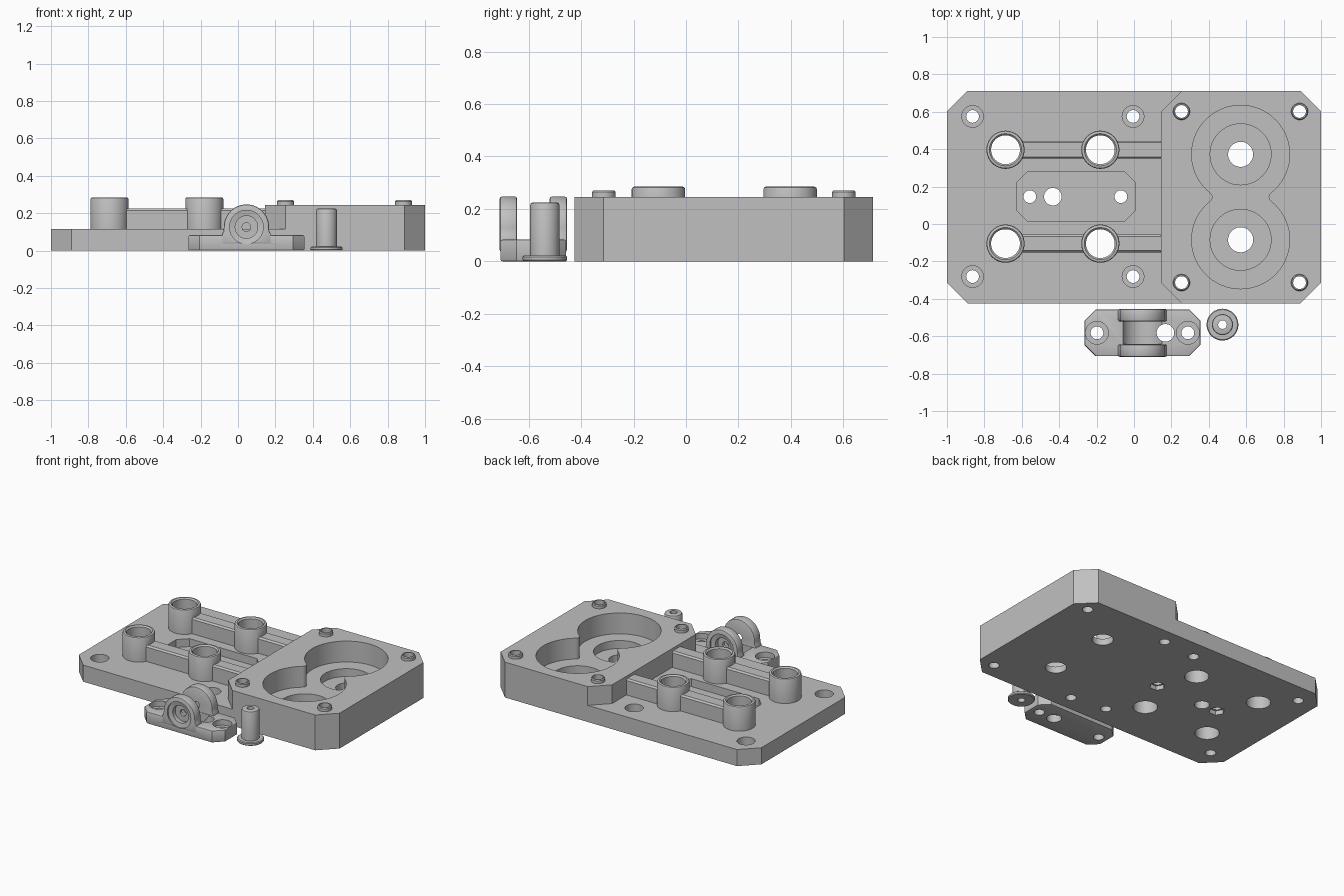
import bpy, bmesh, math
from mathutils import Matrix, Vector

if "Cube" in bpy.data.objects:
    bpy.data.objects.remove(bpy.data.objects["Cube"])

grey = bpy.data.materials.new("machined_grey")
grey.diffuse_color = (0.53, 0.53, 0.53, 1)
grey.use_nodes = True
grey.node_tree.nodes["Principled BSDF"].inputs["Base Color"].default_value = grey.diffuse_color

X_AXIS = Matrix(((0, 0, 1, 0), (1, 0, 0, 0), (0, 1, 0, 0), (0, 0, 0, 1)))   # profile (y, z) run along x
FRONT = Matrix.Rotation(math.pi / 2, 4, 'X')                               # local z points to -y
BACK = Matrix.Rotation(-math.pi / 2, 4, 'X')


def finish(name, bm, mat, loc):
    bmesh.ops.recalc_face_normals(bm, faces=bm.faces)
    bm.transform(Matrix.Translation(Vector(loc)) @ mat)
    me = bpy.data.meshes.new(name)
    bm.to_mesh(me)
    bm.free()
    me.materials.append(grey)
    ob = bpy.data.objects.new(name, me)
    bpy.context.collection.objects.link(ob)
    return ob


def prism(name, pts, z0, z1, mat=Matrix(), loc=(0, 0, 0)):
    bm = bmesh.new()
    lo = [bm.verts.new((x, y, z0)) for x, y in pts]
    hi = [bm.verts.new((x, y, z1)) for x, y in pts]
    bm.faces.new(lo[::-1])
    bm.faces.new(hi)
    for i in range(len(pts)):
        j = (i + 1) % len(pts)
        bm.faces.new((lo[i], lo[j], hi[j], hi[i]))
    return finish(name, bm, mat, loc)


def lathe(name, prof, loc, mat=Matrix(), n=48):
    """Solid of revolution from (radius, z) points, bottom to top."""
    bm = bmesh.new()
    rings = [[bm.verts.new((r * math.cos(2 * math.pi * i / n), r * math.sin(2 * math.pi * i / n), z))
              for i in range(n)] for r, z in prof]
    bm.faces.new(rings[0][::-1])
    bm.faces.new(rings[-1])
    for a, b in zip(rings, rings[1:]):
        for i in range(n):
            j = (i + 1) % n
            bm.faces.new((a[i], a[j], b[j], b[i]))
    return finish(name, bm, mat, loc)


def apply(ob, mod):
    bpy.context.view_layer.objects.active = ob
    bpy.ops.object.modifier_apply(modifier=mod.name)


def boolean(ob, other, op):
    mod = ob.modifiers.new("bool", 'BOOLEAN')
    mod.object, mod.operation, mod.solver = other, op, 'EXACT'
    apply(ob, mod)
    bpy.data.objects.remove(other)


def bevel(ob, width):
    mod = ob.modifiers.new("bevel", 'BEVEL')
    mod.width, mod.segments, mod.angle_limit = width, 2, math.radians(60)
    apply(ob, mod)


def smooth(ob):
    bpy.ops.object.select_all(action='DESELECT')
    ob.select_set(True)
    bpy.context.view_layer.objects.active = ob
    bpy.ops.object.shade_smooth_by_angle(angle=math.radians(30))


def octagon(x0, x1, y0, y1, c):
    return [(x0 + c, y0), (x1 - c, y0), (x1, y0 + c), (x1, y1 - c),
            (x1 - c, y1), (x0 + c, y1), (x0, y1 - c), (x0, y0 + c)]


def arc(cx, cy, r, a0, a1, n):
    return [(cx + r * math.cos(a0 + (a1 - a0) * i / n), cy + r * math.sin(a0 + (a1 - a0) * i / n))
            for i in range(n + 1)]


CY = 0.144                      # centre line of the base
Y0, Y1 = -0.425, 0.712
TOP, HIGH = 0.115, 0.245        # plate and raised block heights

# base plate with raised block
base = prism("base_plate", octagon(-1, 1, Y0, Y1, 0.11), 0, TOP)
boolean(base, prism("raised_block", octagon(0.145, 1, Y0, Y1, 0.11), 0.05, HIGH), 'UNION')

# twin round pocket with a filleted neck
R, H, F, D = 0.262, 0.2285, 0.027, 0.177
g = math.atan2(H, D)
eight = (arc(0, H, R, -g, math.pi + g, 48) + arc(-D, 0, F, g, -g, 6)[1:-1]
         + arc(0, -H, R, math.pi - g, 2 * math.pi + g, 48) + arc(D, 0, F, math.pi + g, math.pi - g, 6)[1:-1])
boolean(base, prism("gear_pocket", eight, 0.10, 0.3, loc=(0.57, CY, 0)), 'DIFFERENCE')
for s in (-1, 1):
    cut = lathe("shaft_bore", [(0.067, -0.1), (0.067, 0.045), (0.163, 0.045), (0.163, 0.2)],
                (0.57, CY + s * H, 0))
    boolean(base, cut, 'DIFFERENCE')

# arms and hollow posts
for s in (-1, 1):
    y = CY + 0.002 + s * 0.251
    w = 0.048
    prof = [(-w, 0.08), (w, 0.08), (w, 0.215), (w - 0.01, 0.226), (-w + 0.01, 0.226), (-w, 0.215)]
    boolean(base, prism("arm", prof, -0.687, 0.2, X_AXIS, (0, y, 0)), 'UNION')
    for x in (-0.687, -0.18):
        post = lathe("post", [(0.102, 0.06), (0.102, 0.275), (0.099, 0.282), (0.092, 0.285)], (x, y, 0))
        boolean(base, post, 'UNION')
    for x in (-0.687, -0.18):
        bore = lathe("post_bore", [(0.077, -0.1), (0.077, 0.276), (0.087, 0.286), (0.087, 0.35)], (x, y, 0))
        boolean(base, bore, 'DIFFERENCE')

# corner collars on the block, counterbored holes in the plate
for s in (-1, 1):
    y = CY + s * 0.4575
    for x in (0.254, 0.885):
        boolean(base, lathe("collar", [(0.045, 0.2), (0.045, 0.264), (0.04, 0.27)], (x, y, 0), n=32), 'UNION')
        boolean(base, lathe("collar_hole", [(0.034, -0.1), (0.034, 0.35)], (x, y, 0), n=32), 'DIFFERENCE')
    for x in (-0.863, -0.005):
        hole = lathe("plate_hole", [(0.034, -0.1), (0.034, 0.055), (0.058, 0.055), (0.058, 0.2)],
                     (x, CY + 0.003 + s * 0.428, 0), n=32)
        boolean(base, hole, 'DIFFERENCE')

# bracket seat with bolt holes and hexagonal nut recesses below
boolean(base, prism("bracket_seat", octagon(-0.628, 0.008, 0.013, 0.28, 0.06), 0.06, 0.2), 'DIFFERENCE')
for x in (-0.557, -0.07):
    boolean(base, lathe("seat_hole", [(0.034, -0.1), (0.034, 0.1)], (x, 0.146, 0), n=32), 'DIFFERENCE')
    boolean(base, lathe("nut_recess", [(0.05, -0.1), (0.05, 0.03)], (x, 0.146, 0), n=6), 'DIFFERENCE')
boolean(base, lathe("wire_hole", [(0.047, -0.1), (0.047, 0.1)], (-0.434, 0.146, 0), n=32), 'DIFFERENCE')
smooth(base)

# bracket: foot, two ears, trough and bores
BX, BY, EZ = 0.045, -0.582, 0.126
bracket = prism("bracket", octagon(-0.31, 0.31, -0.125, 0.125, 0.06), 0, 0.083, loc=(BX, BY, 0))
bevel(bracket, 0.008)
ear_shape = ([(-0.13, -0.09), (0.13, -0.09), (0.13, -0.035), (0.122, -0.022)]
             + arc(0, 0, 0.121, 0, math.pi, 32) + [(-0.122, -0.022), (-0.13, -0.035)])
for s in (-1, 1):
    ear = prism("ear", ear_shape, -0.033, 0.033, FRONT, (BX, BY + s * 0.095, EZ))
    bevel(ear, 0.008)
    boolean(bracket, ear, 'UNION')
boolean(bracket, lathe("trough", [(0.113, -0.06), (0.113, 0.06)], (BX, BY, EZ), FRONT), 'DIFFERENCE')
for m in (FRONT, BACK):
    bore = lathe("ear_bore", [(0.023, 0.02), (0.023, 0.083), (0.06, 0.083), (0.06, 0.112),
                              (0.09, 0.118), (0.09, 0.2)], (BX, BY, EZ), m)
    boolean(bracket, bore, 'DIFFERENCE')
for dx in (-0.243, 0.243):
    hole = lathe("foot_hole", [(0.034, -0.1), (0.034, 0.045), (0.061, 0.045), (0.061, 0.2)],
                 (BX + dx, BY, 0), n=32)
    boolean(bracket, hole, 'DIFFERENCE')
boolean(bracket, lathe("foot_wire_hole", [(0.047, -0.1), (0.047, 0.2)], (BX + 0.123, BY, 0), n=32), 'DIFFERENCE')
smooth(bracket)

# flanged pin with a through hole
pin = lathe("flanged_pin", [(0.08, 0), (0.085, 0.005), (0.085, 0.017), (0.08, 0.022), (0.056, 0.022),
                            (0.056, 0.215), (0.053, 0.222), (0.046, 0.225)], (0.473, -0.538, 0))
boolean(pin, lathe("pin_hole", [(0.023, -0.1), (0.023, 0.4)], (0.473, -0.538, 0), n=32), 'DIFFERENCE')
smooth(pin)
